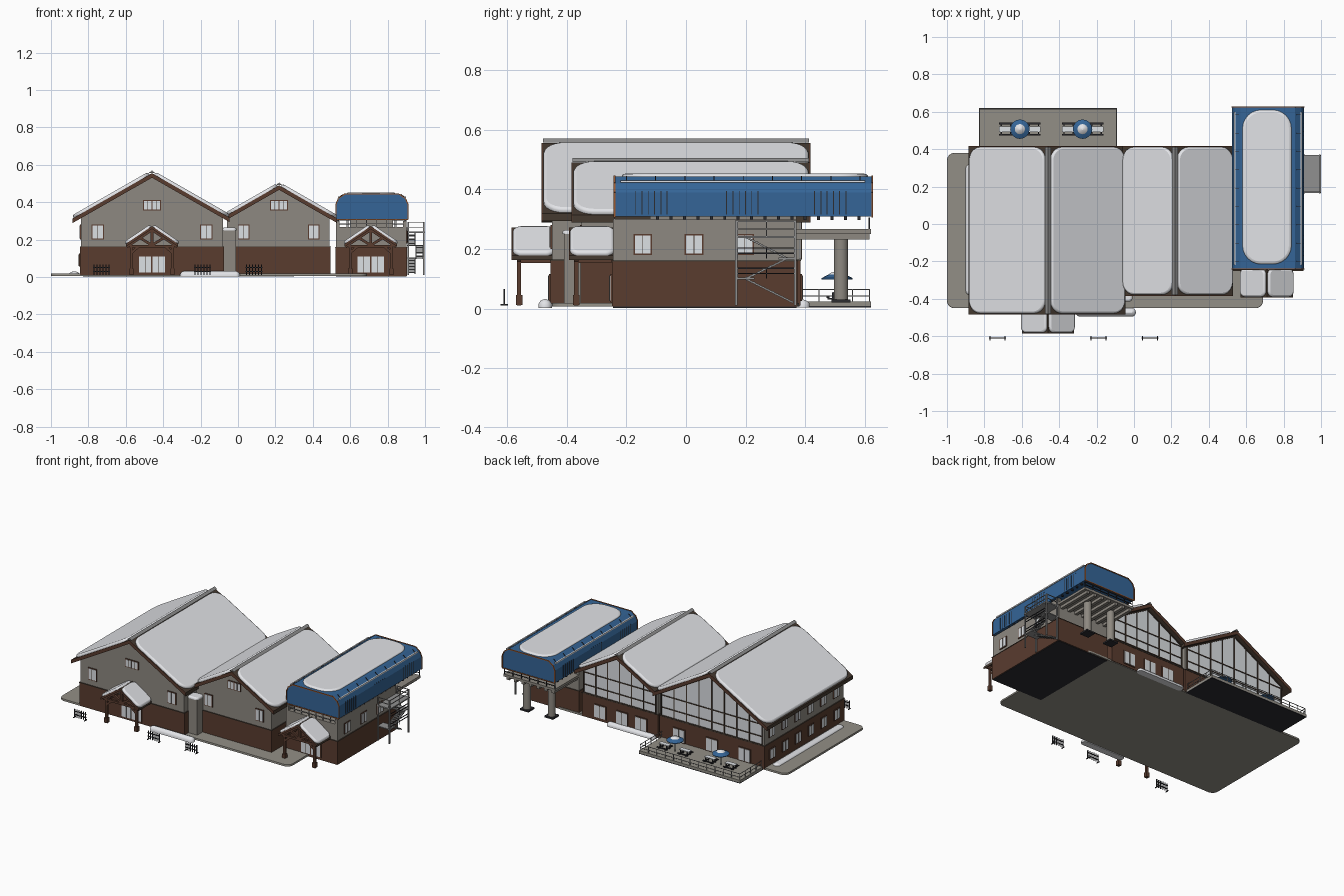
import bpy, bmesh, math
from mathutils import Vector

if "Cube" in bpy.data.objects:
    bpy.data.objects.remove(bpy.data.objects["Cube"])

def mat(name, r, g, b):
    m = bpy.data.materials.new(name)
    m.diffuse_color = (r, g, b, 1)
    m.use_nodes = True
    m.node_tree.nodes["Principled BSDF"].inputs["Base Color"].default_value = m.diffuse_color
    return m

SNOW = mat("snow white", .80, .81, .84)
STUCCO = mat("stucco grey", .27, .25, .22)
BRICK = mat("brick brown", .10, .045, .028)
TIMBER = mat("dark roof timber", .06, .042, .03)
BLUE = mat("cladding blue", .035, .13, .31)
ORANGE = mat("trim orange", .33, .10, .03)
GLASS = mat("window glass", .72, .75, .78)
METAL = mat("metal grey", .28, .28, .28)
DARK = mat("dark iron", .025, .025, .03)
PAVING = mat("paving grey", .29, .275, .24)

def mesh(name, m, parts, smooth=False):
    """One object from several (verts, faces) parts."""
    vs, fs = [], []
    for v, f in parts:
        k = len(vs)
        vs += [tuple(p) for p in v]
        fs += [[i + k for i in q] for q in f]
    me = bpy.data.meshes.new(name)
    me.from_pydata(vs, [], fs)
    bm = bmesh.new()
    bm.from_mesh(me)
    bmesh.ops.recalc_face_normals(bm, faces=bm.faces)
    bm.to_mesh(me)
    bm.free()
    me.materials.append(m)
    o = bpy.data.objects.new(name, me)
    bpy.context.collection.objects.link(o)
    if smooth:
        bpy.ops.object.select_all(action='DESELECT')
        o.select_set(True)
        bpy.context.view_layer.objects.active = o
        bpy.ops.object.shade_smooth_by_angle(angle=math.radians(50))
        for p in me.polygons:            # keep the big caps flat
            if len(p.vertices) > 4:
                p.use_smooth = False
    return o

def loft(rings):
    n = len(rings[0])
    fs = [list(range(n)), [n * (len(rings) - 1) + i for i in range(n)]]
    for k in range(len(rings) - 1):
        fs += [[k*n + i, k*n + (i+1) % n, (k+1)*n + (i+1) % n, (k+1)*n + i] for i in range(n)]
    return [p for r in rings for p in r], fs

def boxes(name, m, lst):
    return mesh(name, m, [loft([[(a, c, z), (b, c, z), (b, d, z), (a, d, z)] for z in (e, f)])
                          for a, b, c, d, e, f in lst])

def prism(name, m, pts, *spans):
    return mesh(name, m, [loft([[(x, y, z) for x, z in pts] for y in s]) for s in spans])

def beams(name, m, lst, w=.008):
    parts = []
    for p, q in lst:
        p, q = Vector(p), Vector(q)
        d = (q - p).normalized()
        s = d.cross(Vector((0, 0, 1)) if abs(d.z) < .95 else Vector((0, 1, 0))).normalized() * w / 2
        t = d.cross(s.normalized()) * w / 2
        parts.append(loft([[c + s + t, c - s + t, c - s - t, c + s - t] for c in (p, q)]))
    return mesh(name, m, parts)

def turned(name, m, x, y, prof, n=24):
    return mesh(name, m, [loft([[(x + r * math.cos(i * math.tau / n), y + r * math.sin(i * math.tau / n), z)
                                 for i in range(n)] for r, z in prof])], True)

def sheet(name, m, a, b, y0, y1, r=.07, h=.016, soft=.01):
    """Rounded-corner slab lying on the slope from a to b, both (x, z)."""
    a, b = Vector(a), Vector(b)
    u = (b - a).normalized()
    n = Vector((-u.y, u.x)) if u.x > 0 else Vector((u.y, -u.x))
    L, rings = (b - a).length, []
    for inset, up in ((0, 0), (0, h * .45), (soft * .35, h * .8), (soft, h)):
        ring = []
        for cx, cy, a0 in ((L-r, y1-r, 0), (r, y1-r, 90), (r, y0+r, 180), (L-r, y0+r, 270)):
            for k in range(7):
                t = math.radians(a0 + k * 15)
                p = a + u * (cx + (r - inset) * math.cos(t)) + n * up
                ring.append((p.x, cy + (r - inset) * math.sin(t), p.y))
        rings.append(ring)
    return mesh(name, m, [loft(rings)], True)

frames, panes, bars = [], [], []
def window(axis, pos, sgn, u, z0, w, h):
    """Framed window or door plate on a wall facing sgn along the axis."""
    def plate(lst, u0, u1, za, zb, t):
        s = sorted((pos, pos + sgn * t))
        lst.append((u0, u1, *s, za, zb) if axis == 'y' else (*s, u0, u1, za, zb))
    plate(frames, u - w/2 - .005, u + w/2 + .005, z0 - .005, z0 + h + .005, .005)
    plate(panes, u - w/2, u + w/2, z0, z0 + h, .007)
    plate(bars, u - .0015, u + .0015, z0, z0 + h, .0085)

# ground, back terrace, dark undersides and snow banks
sheet("ground_slab", PAVING, (-1, .006), (.69, .006), -.45, .38, .04, .012, .001)
boxes("terrace", PAVING, [(-.83, -.09, .375, .62, .008, .024)])
boxes("undersides", DARK, [(-.83, -.09, .38, .62, .003, .008), (.524, .90, -.245, .37, .002, .006)])
sheet("snow_bank_front", SNOW, (-.31, .002), (.01, .002), -.495, -.45, .022, .03, .02)
sheet("snow_bank_left", SNOW, (-.90, .012), (-.85, .012), -.38, .32, .024, .018, .02)
sheet("snow_bank_back", SNOW, (-.05, .004), (.30, .004), .37, .415, .022, .026, .02)

# the two gabled halls
S = .571
def hall(tag, xc, x0, x1, y0, y1, zr, e0, e1):
    under = zr - .024
    zat = lambda x: under - abs(x - xc) * S
    prism(tag + "_walls", STUCCO, [(x0, .01), (x1, .01), (x1, zat(x1)), (xc, under), (x0, zat(x0))], (y0, y1))
    boxes(tag + "_brick_base", BRICK, [(x0 - .004, x1 + .004, y0 - .004, y1 + .004, .01, .16)])
    boxes(tag + "_base_band", TIMBER, [(x0 - .006, x1 + .006, y0 - .006, y1 + .006, .16, .164)])
    for side, e in (("left", e0), ("right", e1)):
        ze = zr - abs(e - xc) * S
        prof = [(xc, zr), (e, ze), (e, ze - .024), (xc, under)]
        prism(f"{tag}_roof_{side}", TIMBER, prof, (y0 - .03, y1 + .033))
        prism(f"{tag}_fascia_{side}", BRICK, prof, (y0 - .034, y0 - .03), (y1 + .033, y1 + .037))
        f = lambda t: (xc + (e - xc) * t, zr + (ze - zr) * t)
        sheet(f"{tag}_roof_snow_{side}", SNOW, f(.03), f(.985), y0 - .028, y1 + .031)
    prism(tag + "_ridge_cap", METAL, [(xc - .016, zr + .002), (xc, zr + .015), (xc + .016, zr + .002)], (y0 - .03, y1 + .033))
    # glazed back gable with thin dark timber grid
    g0, g1 = x0 + .012, x1 - .012
    prism(tag + "_glass_gable", GLASS, [(g0, .168), (g1, .168), (g1, zat(g1)), (xc, under), (g0, zat(g0))], (y1, y1 + .006))
    n = round((g1 - g0) / .09)
    y = y1 + .007
    grid = []
    for i in range(n + 1):
        x = g0 + (g1 - g0) * i / n
        grid.append(((x, y, .165), (x, y, zat(x))))
    for z in (.17, .225, .305):
        hw = (under - z) / S
        grid.append(((max(g0, xc - hw), y, z), (min(g1, xc + hw), y, z)))
    for e in (g0, g1):
        grid.append(((e, y, zat(e) - .004), (xc, y, under - .004)))
    beams(tag + "_gable_grid", TIMBER, grid, .006)

hall("large_hall", -.46, -.84, -.08, -.45, .38, .555, -.885, -.045)
hall("small_hall", .22, -.06, .49, -.35, .38, .490, -.062, .53)
boxes("corner_tower", STUCCO, [(-.082, -.012, -.41, -.33, .01, .25)])
sheet("corner_tower_snow", SNOW, (-.085, .25), (-.008, .25), -.415, -.34, .02, .014)

# windows and doors
for x in (-.75, -.17):
    window('y', -.45, -1, x, .205, .055, .07)
for x in (.03, .405):
    window('y', -.35, -1, x, .205, .052, .07)
for xc, y in ((-.46, -.45), (.22, -.35)):
    for d in (-.023, .023):
        window('y', y, -1, xc + d, .362, .04, .045)
for xc, y in ((-.46, -.454), (.71, -.249)):
    for d in (-.037, .037):
        window('y', y, -1, xc + d, .025, .066, .085)
for i in range(6):
    window('x', -.84, -1, -.37 + i * .135, .205, .05, .07)
    window('x', -.844, -1, -.37 + i * .135, .06, .05, .06)
for x in (-.70, -.46, -.22, .06, .2, .36):
    window('y', .384, 1, x, .03, .08, .08)
for y in (-.145, .027, .197):
    window('x', .90, 1, y, .185, .053, .06)
window('x', -.076, 1, -.387, .06, .032, .06)

# entrance porches
def porch(tag, xc, y0, y1):
    for side, s in (("left", -1), ("right", 1)):
        e = xc + s * .14
        prism(f"{tag}_roof_{side}", TIMBER, [(xc, .272), (e, .177), (e, .162), (xc, .257)], (y0, y1))
        prism(f"{tag}_fascia_{side}", BRICK, [(xc, .272), (e, .177), (e, .162), (xc, .257)], (y0 - .003, y0))
        sheet(f"{tag}_snow_{side}", SNOW, (xc + s * .004, .269), (xc + s * .14, .177), y0 + .001, y1, .03, .014)
    y, b = y0 + .022, []
    for s in (-1, 1):
        b += [((xc + s*.11, y, .01), (xc + s*.11, y, .17)), ((xc, y, .252), (xc + s*.135, y, .162)),
              ((xc, y, .17), (xc + s*.065, y, .21)), ((xc + s*.11, y, .16), (xc + s*.11, y1, .16)),
              ((xc + s*.11, y, .13), (xc + s*.07, y, .165))]
    b += [((xc - .12, y, .165), (xc + .12, y, .165)), ((xc, y, .16), (xc, y, .262))]
    beams(tag + "_timber_frame", BRICK, b, .014)
    boxes(tag + "_post_bases", BRICK, [(xc + s*.11 - .011, xc + s*.11 + .011, y - .011, y + .011, .012, .045) for s in (-1, 1)])
porch("main_porch", -.46, -.582, -.44)
porch("lift_porch", .71, -.39, -.24)

# lift station lower building and raised platform
boxes("station_walls", STUCCO, [(.525, .90, -.245, .37, .01, .268), (.882, .90, -.245, .37, .26, .30),
                                (.525, .543, -.245, .37, .26, .30), (.60, .83, -.12, .37, .26, .315)])
boxes("station_brick_base", BRICK, [(.521, .904, -.249, .374, .006, .157)])
boxes("station_base_band", TIMBER, [(.519, .906, -.251, .376, .157, .161)])
boxes("platform_slab", STUCCO, [(.525, .905, .37, .62, .25, .266)])
boxes("platform_beams", STUCCO, [(.535 + i*.055, .555 + i*.055, .37, .615, .232, .25) for i in range(7)])
boxes("column_feet", DARK, [(x - .032, x + .032, .488, .552, .02, .03) for x in (.62, .80)])
for i, x in enumerate((.62, .80)):
    turned(f"platform_column_{i}", STUCCO, x, .52, [(.024, .025), (.024, .24)])

def railing(name, m, path, z0, z1, step=.03, w=.004, mids=1):
    b = []
    for (xa, ya), (xb, yb) in zip(path, path[1:]):
        n = max(1, round(math.hypot(xb - xa, yb - ya) / step))
        for i in range(n + 1):
            x, y = xa + (xb - xa) * i / n, ya + (yb - ya) * i / n
            b.append(((x, y, z0), (x, y, z1)))
        for k in range(mids + 1):
            z = z1 - (z1 - z0) * k / (mids + 1)
            b.append(((xa, ya, z), (xb, yb, z)))
    beams(name, m, b, w)
railing("platform_railing", DARK, [(.53, .615), (.90, .615)], .265, .303, .06)
railing("station_front_railing", METAL, [(.53, -.24), (.897, -.24)], .265, .306, .05)
railing("terrace_railing", METAL, [(-.825, .39), (-.825, .615), (-.095, .615), (-.095, .39)], .02, .064, .06, .003)

# blue lift housing, its rims, slots, snow and side strips
hood = [(.524, .308), (.908, .308), (.908, .39), (.895, .42), (.862, .443), (.57, .443), (.537, .42), (.524, .39)]
prism("lift_housing", BLUE, hood, (-.24, .625))
for nm, y in (("front", -.24), ("back", .625)):
    ring = [(x, y, z) for x, z in hood]
    beams(f"housing_rim_{nm}", ORANGE, list(zip(ring, ring[1:] + ring[:1])), .006)
slots = [(y0 + i * .021) for y0 in (-.17, .135, .43) for i in range(6)]
boxes("housing_slots", DARK, [(x - .001, x + .001, y, y + .003, .315, .395) for y in slots for x in (.524, .908)])
sheet("housing_snow", SNOW, (.58, .441), (.842, .441), -.215, .61, .1, .012, .014)
beams("housing_snow_rails", SNOW, [((x, -.22, .426), (x, .60, .426)) for x in (.538, .894)], .008)
beams("rail_brackets", DARK, [((x, -.2 + i*.098, .426), (.716 + (x - .716) * .88, -.2 + i*.098, .443))
                              for i in range(9) for x in (.54, .892)], .003)
boxes("housing_feet", DARK, [(x - .005, x + .005, i * .045 - .1, i * .045 - .09, .297, .31)
                             for i in range(16) for x in (.535, .896)])

# fire escape on the right side
boxes("escape_landings", METAL, [(.904, 1.0, .165, .37, .236, .244), (.904, .995, .31, .37, .165, .171),
                                 (.904, .995, .17, .23, .098, .104)])
beams("escape_posts", METAL, [((x, y, .01), (x, y, .295)) for x in (.91, .993) for y in (.168, .367)], .008)
flights = [(.36, .02, .20, .10), (.20, .10, .34, .168), (.34, .168, .20, .24)]
fb, treads = [], []
for k, (ya, za, yb, zb) in enumerate(flights):
    x0 = .908 if k % 2 == 0 else .952
    for x in (x0, x0 + .038):
        fb.append(((x, ya, za), (x, yb, zb)))
    for i in range(10):
        y, z = ya + (yb - ya) * (i + .5) / 10, za + (zb - za) * (i + .5) / 10
        treads.append((x0, x0 + .038, y - .007, y + .007, z - .002, z + .002))
beams("escape_stringers", METAL, fb, .006)
boxes("escape_treads", METAL, treads)
for z in (.10, .168):
    railing(f"escape_railing_{int(z*100)}", DARK, [(.993, .368), (.993, .172)], z, z + .035, .1)
railing("escape_top_railing", METAL, [(.91, .368), (.993, .368), (.993, .172), (.91, .172)], .24, .293, .1)

# umbrellas and picnic tables on the terrace
for i, x in enumerate((-.61, -.275)):
    turned(f"umbrella_pole_{i}", METAL, x, .507, [(.003, .02), (.003, .12)], 8)
    turned(f"umbrella_canopy_{i}", BLUE, x, .507, [(.052, .098), (.052, .102), (.027, .115), (.004, .122)], 16)
    turned(f"umbrella_snow_{i}", SNOW, x, .507, [(.028, .114), (.025, .118), (.004, .126)], 16)
    for s in (-1, 1):
        c = x + s * .075
        tag = f"{i}_{'a' if s < 0 else 'b'}"
        boxes("table_" + tag, GLASS, [(c - .036, c + .036, .492, .522, .052, .056)])
        boxes("table_benches_" + tag, DARK,
              [(c - .036, c + .036, y, y + .01, .036, .04) for y in (.472, .532)] +
              [(c + d - .003, c + d + .003, .474, .54, .03, .036) for d in (-.025, .025)] +
              [(c + d - .003, c + d + .003, y, y + .006, .02, .053) for d in (-.025, .025) for y in (.49, .518)])

# ski racks in front
for i, x in enumerate((-.73, -.19, .085)):
    b = [((x - .045, -.61, z), (x + .045, -.61, z)) for z in (.03, .052)]
    b += [((x + d, -.61, .012), (x + d, -.61, .066)) for d in (-.04, -.024, -.008, .008, .024, .04)]
    b += [((x + d, -.622, .012), (x + d, -.598, .012)) for d in (-.04, .04)]
    beams(f"ski_rack_{i}", DARK, b, .005)

boxes("window_frames", BRICK, frames)
boxes("window_panes", GLASS, panes)
boxes("window_bars", TIMBER, bars)
